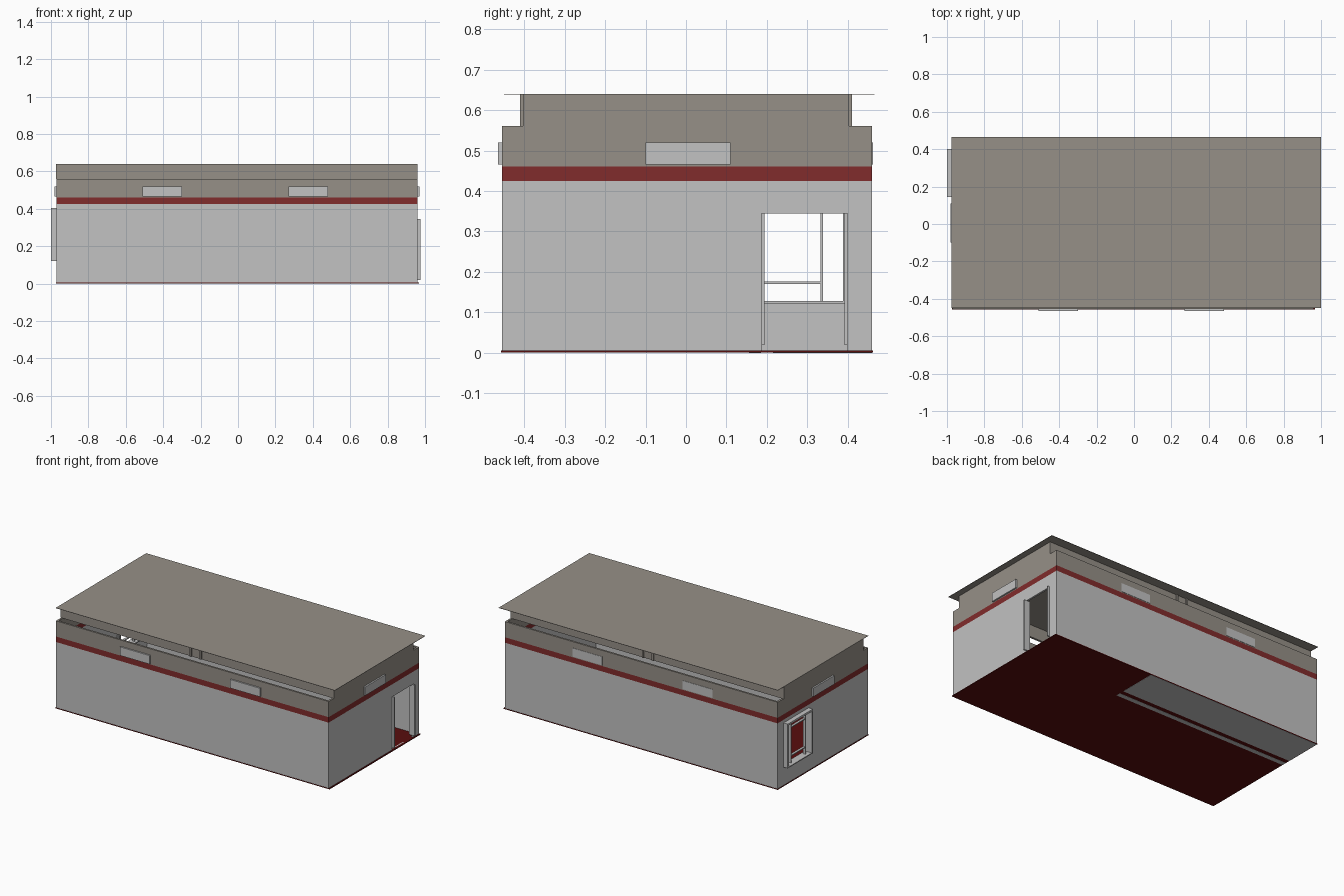
import bpy
import bmesh

cube = bpy.data.objects.get("Cube")
if cube:
    bpy.data.objects.remove(cube, do_unlink=True)


def material(name, rgb):
    m = bpy.data.materials.new(name)
    m.use_nodes = True
    m.diffuse_color = (*rgb, 1)
    m.node_tree.nodes["Principled BSDF"].inputs["Base Color"].default_value = (*rgb, 1)
    return m


WALL = material("pale grey wall", (0.54, 0.54, 0.54))
TAUPE = material("taupe roof", (0.305, 0.279, 0.245))
RED = material("red stripe", (0.22, 0.025, 0.025))
FLOOR = material("dark red floor", (0.10, 0.004, 0.004))


def finish(name, bm, mat):
    bmesh.ops.recalc_face_normals(bm, faces=bm.faces)
    mesh = bpy.data.meshes.new(name)
    bm.to_mesh(mesh)
    bm.free()
    mesh.materials.append(mat)
    obj = bpy.data.objects.new(name, mesh)
    bpy.context.collection.objects.link(obj)
    return obj


def box(name, xs, ys, zs, mat):
    bm = bmesh.new()
    bmesh.ops.create_cube(bm, size=1)
    for v in bm.verts:
        v.co = [r[0] if c < 0 else r[1] for c, r in zip(v.co, (xs, ys, zs))]
    return finish(name, bm, mat)


def frame(name, axis, depth, outer, inner, mat):
    """Rectangle with a rectangular hole, given depth along the axis."""
    bm = bmesh.new()
    loops = []
    for d in depth:
        for (u, v) in (outer, inner):
            loop = []
            for a, b in ((u[0], v[0]), (u[1], v[0]), (u[1], v[1]), (u[0], v[1])):
                co = [a, b]
                co.insert(axis, d)
                loop.append(bm.verts.new(co))
            loops.append(loop)
    o0, i0, o1, i1 = loops
    for p, q in ((o0, i0), (o1, i1), (o0, o1), (i0, i1)):
        for k in range(4):
            n = (k + 1) % 4
            bm.faces.new((p[k], p[n], q[n], q[k]))
    return finish(name, bm, mat)


X0, X1, Y0, Y1 = -0.97, 0.96, -0.455, 0.46
T = 0.012                      # wall thickness
WALL_TOP, STRIPE_TOP, PARAPET_TOP, ROOF = 0.425, 0.46, 0.56, 0.639

# Floor slab with pale plates set into its underside
box("floor", (X0 - 0.003, X1 + 0.008), (Y0 - 0.002, Y1 + 0.002), (0.001, 0.006), FLOOR)
box("under_floor_plate", (X0, 0.26), (0.215, Y1), (0, 0.003), WALL)
box("under_floor_strip", (X0, 0.26), (0.155, 0.185), (0, 0.003), WALL)

# Walls, the end ones with openings
box("front_wall", (X0, X1), (Y0, Y0 + T), (0.002, WALL_TOP), WALL)
box("back_wall", (X0, X1), (Y1 - T, Y1), (0.002, WALL_TOP), WALL)
side = ((Y0 + T, Y1 - T), (0.002, WALL_TOP))
frame("door_wall", 0, (X1 - T, X1), side, ((0.187, 0.399), (0.006, 0.345)), WALL)
frame("window_wall", 0, (X0, X0 + T), side, ((0.147, 0.397), (0.124, 0.403)), WALL)

# Stripe and parapet rings
ring = ((X0, X1), (Y0, Y1))
hollow = ((X0 + T, X1 - T), (Y0 + T, Y1 - T))
frame("red_stripe", 2, (WALL_TOP, STRIPE_TOP), ring, hollow, RED)
frame("parapet", 2, (STRIPE_TOP, PARAPET_TOP), ring, hollow, TAUPE)

# Recessed upstand carrying the thin overhanging roof
frame("roof_upstand", 2, (PARAPET_TOP, ROOF), ((X0 - 0.004, X1), (-0.403, 0.403)),
      ((X0 + T, X1 - T), (-0.39, 0.39)), TAUPE)
for label, s in (("front", -1), ("back", 1)):
    for x in (-0.05, 0.02):
        box(label + "_roof_stud", (x - 0.006, x + 0.006), sorted((s * 0.40, s * 0.41)),
            (PARAPET_TOP, ROOF), TAUPE)
box("roof", (-0.975, 1.0), (-0.45, 0.465), (ROOF - 0.001, ROOF + 0.001), TAUPE)

# Blank panels on the parapet
Z = (0.465, 0.52)
for label, xs in (("right", (-0.51, -0.30)), ("left", (0.27, 0.48))):
    box(label + "_front_panel", xs, (Y0 - 0.009, Y0), Z, WALL)
    box(label + "_back_panel", xs, (Y1, Y1 + 0.002), Z, WALL)
box("door_side_panel", (X1, X1 + 0.01), (-0.10, 0.11), Z, WALL)
box("window_side_panel", (X0 - 0.01, X0), (-0.10, 0.11), Z, WALL)

# Door jambs
for label, y in (("near", 0.186), ("far", 0.391)):
    box(label + "_door_jamb", (X1 - 0.025, X1 + 0.015), (y, y + 0.008), (0.02, 0.346), WALL)

# Window casing and glazing bars
frame("window_casing", 0, (-1.0, X0 + 0.02), ((0.145, 0.40), (0.122, 0.405)),
      ((0.157, 0.388), (0.128, 0.393)), WALL)
BAR = (X0 - 0.01, X0 + 0.005)
for y in (0.191, 0.335):
    box("upright_window_bar", BAR, (y - 0.003, y + 0.003), (0.128, 0.393), WALL)
for z in (0.173, 0.355):
    box("cross_window_bar", BAR, (0.194, 0.332), (z - 0.003, z + 0.003), WALL)
